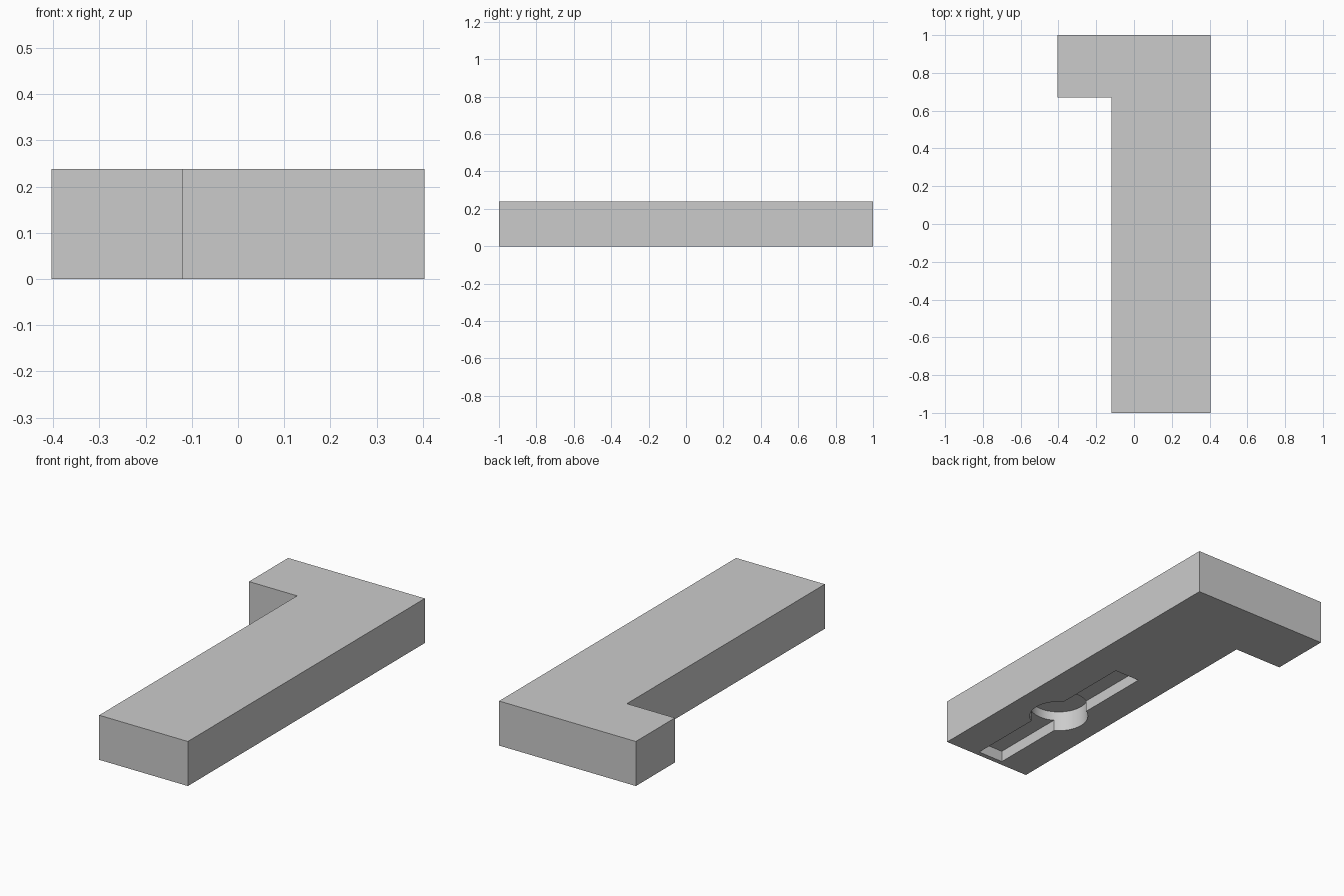
import bpy
import bmesh
from math import radians

if "Cube" in bpy.data.objects:
    bpy.data.objects.remove(bpy.data.objects["Cube"], do_unlink=True)

HEIGHT = 0.238
SLOT_X, SLOT_Y = 0.137, -0.433

grey = bpy.data.materials.new("plain grey")
grey.use_nodes = True
COLOUR = (0.6, 0.6, 0.6, 1)
grey.diffuse_color = COLOUR
grey.node_tree.nodes["Principled BSDF"].inputs["Base Color"].default_value = COLOUR


def extruded(name, outline, z0, z1):
    """Solid made by raising a flat outline from z0 to z1."""
    bm = bmesh.new()
    face = bm.faces.new([bm.verts.new((x, y, z0)) for x, y in outline])
    grown = bmesh.ops.extrude_face_region(bm, geom=[face])
    top = [g for g in grown["geom"] if isinstance(g, bmesh.types.BMVert)]
    bmesh.ops.translate(bm, vec=(0, 0, z1 - z0), verts=top)
    bmesh.ops.recalc_face_normals(bm, faces=bm.faces)
    mesh = bpy.data.meshes.new(name)
    bm.to_mesh(mesh)
    bm.free()
    mesh.materials.append(grey)
    obj = bpy.data.objects.new(name, mesh)
    bpy.context.collection.objects.link(obj)
    return obj


# L-shaped bar with a short arm at the back
bar = extruded("hook_bar", [(-0.12, -1), (0.404, -1), (0.404, 1), (-0.404, 1),
                            (-0.404, 0.67), (-0.12, 0.67)], 0, HEIGHT)

# Shallow slot and deeper round pocket in the underside
w, l = 0.075, 0.541
slot = extruded("slot_cutter", [(SLOT_X + sx * w, SLOT_Y + sy * l)
                for sx, sy in ((-1, -1), (1, -1), (1, 1), (-1, 1))], -0.1, 0.06)
bpy.ops.mesh.primitive_cylinder_add(vertices=64, radius=0.148, depth=0.21,
                                    location=(SLOT_X, SLOT_Y, 0.005))
pocket = bpy.context.object
pocket.name = "pocket_cutter"
pocket.data.materials.append(grey)

for cutter in (slot, pocket):
    cut = bar.modifiers.new(cutter.name, "BOOLEAN")
    cut.operation = "DIFFERENCE"
    cut.solver = "EXACT"
    cut.object = cutter
    bpy.ops.object.select_all(action="DESELECT")
    bar.select_set(True)
    bpy.context.view_layer.objects.active = bar
    bpy.ops.object.modifier_apply(modifier=cut.name)
    bpy.data.objects.remove(cutter, do_unlink=True)

bpy.ops.object.shade_smooth_by_angle(angle=radians(30))
